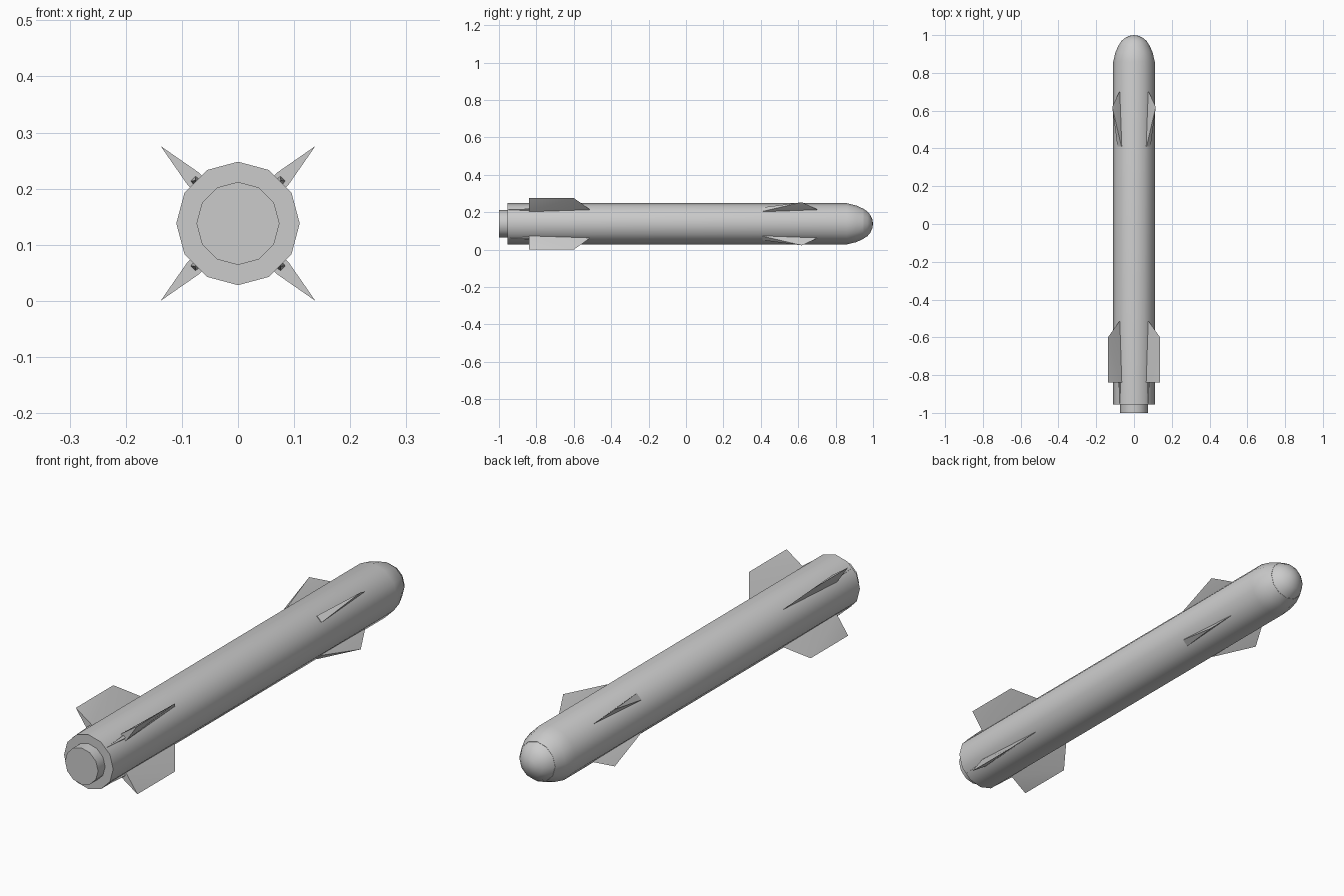
import bpy, bmesh, math
from mathutils import Vector

if "Cube" in bpy.data.objects:
    bpy.data.objects.remove(bpy.data.objects["Cube"])

ZC = 0.138   # height of the body axis
SIDES = 12


def finish(name, bm, angle):
    bmesh.ops.recalc_face_normals(bm, faces=bm.faces)
    me = bpy.data.meshes.new(name)
    bm.to_mesh(me)
    bm.free()
    ob = bpy.data.objects.new(name, me)
    bpy.context.collection.objects.link(ob)
    bpy.ops.object.select_all(action='DESELECT')
    ob.select_set(True)
    bpy.context.view_layer.objects.active = ob
    bpy.ops.object.shade_smooth_by_angle(angle=math.radians(angle))
    return ob


def lathe(name, profile):
    """Rings of (y, radius) along the axis; radius 0 closes to a point."""
    bm = bmesh.new()
    rings = []
    for y, r in profile:
        if r == 0:
            rings.append([bm.verts.new((0, y, ZC))])
            continue
        rings.append([bm.verts.new((r * math.cos(a), y, ZC + r * math.sin(a)))
                      for a in (2 * math.pi * i / SIDES for i in range(SIDES))])
    for a, b in zip(rings, rings[1:]):
        for i in range(SIDES):
            j = (i + 1) % SIDES
            if len(b) == 1:
                bm.faces.new((a[i], a[j], b[0]))
            else:
                bm.faces.new((a[i], a[j], b[j], b[i]))
    for ring in (rings[0], rings[-1]):
        if len(ring) > 1:
            bm.faces.new(ring)
    return finish(name, bm, 40)


def fin(name, quadrant, points):
    """Convex wedge from (y, radius, half thickness) points, on a diagonal."""
    a = math.radians(45 + 90 * quadrant)
    out = Vector((math.cos(a), 0, math.sin(a)))
    side = Vector((-math.sin(a), 0, math.cos(a)))
    bm = bmesh.new()
    for y, r, t in points:
        for s in ((-1, 1) if t else (0,)):
            bm.verts.new(out * r + side * s * t + Vector((0, y, ZC)))
    bmesh.ops.convex_hull(bm, input=bm.verts)
    return finish(name, bm, 30)


# Body tube with rounded shoulder, glass dome and tail nozzle
lathe("body", [(-0.955, 0.11), (0.86, 0.11), (0.91, 0.098), (0.95, 0.08)])
lathe("nose_dome", [(0.95, 0.079), (0.97, 0.066), (0.985, 0.048), (0.996, 0.024), (1.0, 0)])
lathe("tail_nozzle", [(-1.0, 0.074), (-0.95, 0.074)])

# Four sets of diagonal fins
for q in range(4):
    # swept front fin, thick at the trailing root
    fin(f"front_fin_{q}", q, [(0.41, 0.095, 0.015), (0.41, 0.109, 0.015),
                              (0.62, 0.163, 0), (0.70, 0.110, 0), (0.70, 0.095, 0)])
    # clipped rear fin
    fin(f"rear_fin_{q}", q, [(-0.84, 0.095, 0.015), (-0.84, 0.112, 0.015),
                             (-0.84, 0.195, 0), (-0.60, 0.195, 0),
                             (-0.515, 0.110, 0), (-0.515, 0.095, 0)])
    # thin fairing behind the rear fin
    fin(f"fin_fairing_{q}", q, [(-0.84, 0.095, 0.008), (-0.84, 0.113, 0.006),
                                (-0.95, 0.108, 0), (-0.95, 0.095, 0)])
